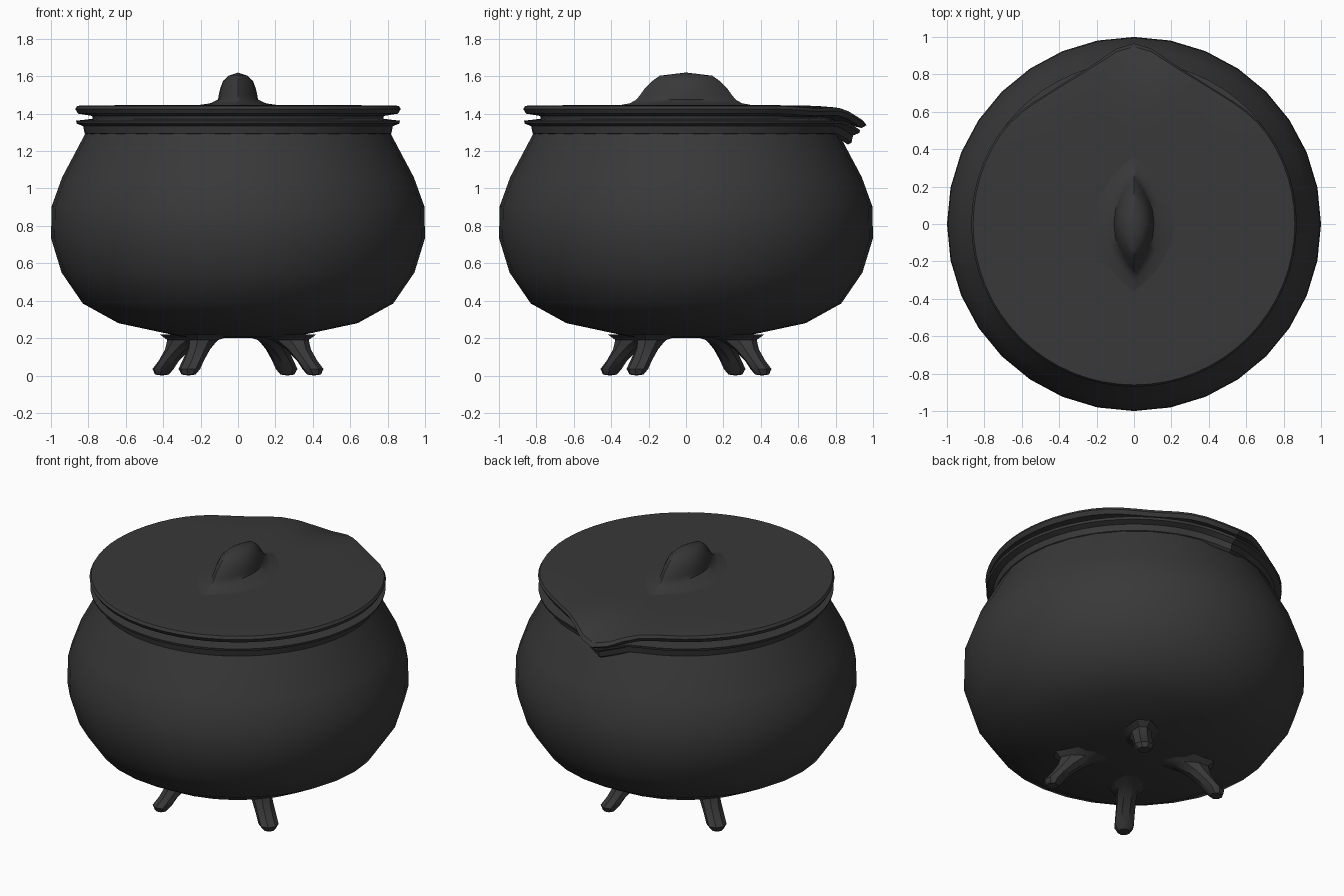
import bpy, bmesh, math
from math import sin, cos, radians, pi

if "Cube" in bpy.data.objects:
    bpy.data.objects.remove(bpy.data.objects["Cube"])

iron = bpy.data.materials.new("dark_iron")
iron.diffuse_color = (0.04, 0.04, 0.04, 1)
iron.use_nodes = True
iron.node_tree.nodes["Principled BSDF"].inputs["Base Color"].default_value = iron.diffuse_color


def loft(name, rings, angle=35):
    """Skin a list of vertex rings; single-point rings close the ends."""
    bm = bmesh.new()
    loops = [[bm.verts.new(p) for p in ring] for ring in rings]
    for a, b in zip(loops, loops[1:]):
        n = max(len(a), len(b))
        for i in range(n):
            j = (i + 1) % n
            quad = [a[i % len(a)], a[j % len(a)], b[j % len(b)], b[i % len(b)]]
            bm.faces.new(list(dict.fromkeys(quad)))
    bmesh.ops.recalc_face_normals(bm, faces=bm.faces)
    mesh = bpy.data.meshes.new(name)
    bm.to_mesh(mesh)
    bm.free()
    mesh.materials.append(iron)
    obj = bpy.data.objects.new(name, mesh)
    bpy.context.collection.objects.link(obj)
    bpy.ops.object.select_all(action='DESELECT')
    obj.select_set(True)
    bpy.context.view_layer.objects.active = obj
    bpy.ops.object.shade_smooth_by_angle(angle=radians(angle))
    return obj


def bump(phi, centre, width):
    return math.exp(-((phi - centre) / width) ** 2)


def circle(r, z, n, shift=None):
    """Ring around z; shift(r, phi) gives (dr, dz), phi = degrees from the spout."""
    if r == 0:
        return [(0, 0, z)]
    pts = []
    for i in range(n):
        t = 2 * pi * i / n
        phi = abs((math.degrees(t) + 180) % 360 - 180)
        dr, dz = shift(r, phi) if shift else (0, 0)
        pts.append(((r + dr) * sin(t), (r + dr) * cos(t), z + dz))
    return pts


# round pot body
body = [(0, .2), (.3, .207), (.64, .28), (.83, .385), (.943, .55), (1, .735),
        (.996, .905), (.94, 1.06), (.818, 1.29), (.80, 1.33), (0, 1.33)]
loft("pot_body", [circle(r, z, 32) for r, z in body])


# flared rim with a small pouring lip
def rim_shift(r, phi):
    k = bump(phi, 0, 7)
    return .065 * k, -.05 * k


rim = [(.80, 1.285), (.82, 1.295), (.828, 1.333), (.862, 1.347), (.866, 1.362),
       (.80, 1.37), (.775, 1.372)]
loft("pot_rim", [circle(r, z, 64, rim_shift) for r, z in rim])


# lid, pulled out and down over the lip and pinched on either side
def lid_shift(r, phi):
    w = max(0, (r - .5) / .36) ** 3
    lip, pinch = bump(phi, 0, 11), bump(phi, 32, 15)
    return w * (.088 * lip - .03 * pinch), w * (-.08 * lip - .012 * pinch)


lid = [(0, 1.36), (.775, 1.36), (.78, 1.388), (.855, 1.4), (.87, 1.425), (.86, 1.442),
       (.82, 1.443), (.75, 1.444), (.65, 1.445), (.5, 1.445), (0, 1.445)]
loft("lid", [circle(r, z, 64, lid_shift) for r, z in lid])

# lens-shaped lid handle on a spreading foot
handle = [(.23, .37, 1.443), (.15, .30, 1.455), (.107, .265, 1.475), (.103, .245, 1.50),
          (.095, .22, 1.535), (.08, .18, 1.575), (.05, .14, 1.603)]
rings = []
for sx, sy, z in handle:
    ring = []
    for i in range(24):
        t = 2 * pi * i / 24
        ring.append((sx * cos(t) * abs(cos(t)) ** .8, sy * sin(t), z))
    rings.append(ring)
loft("lid_handle", rings + [[(0, 0, 1.62)]], 50)

# four splayed feet: inner radius, outer radius, half width, height
foot = [(.1, .47, .10, .218), (.23, .435, .06, .19), (.32, .45, .055, .14),
        (.39, .49, .055, .08), (.425, .53, .055, .035), (.45, .52, .035, .005)]
for k in range(4):
    a = radians(-33 + 90 * k)
    rings = []
    for r0, r1, w, z in foot:
        ring = []
        for i in range(8):
            t = 2 * pi * (i + .5) / 8
            u = (r0 + r1) / 2 + (r1 - r0) / 2 * cos(t) * 1.08
            v = w * sin(t) * 1.08
            ring.append((u * cos(a) - v * sin(a), u * sin(a) + v * cos(a), z))
        rings.append(ring)
    rings.append([(.485 * cos(a), .485 * sin(a), 0)])
    loft("foot_%d" % (k + 1), rings)
